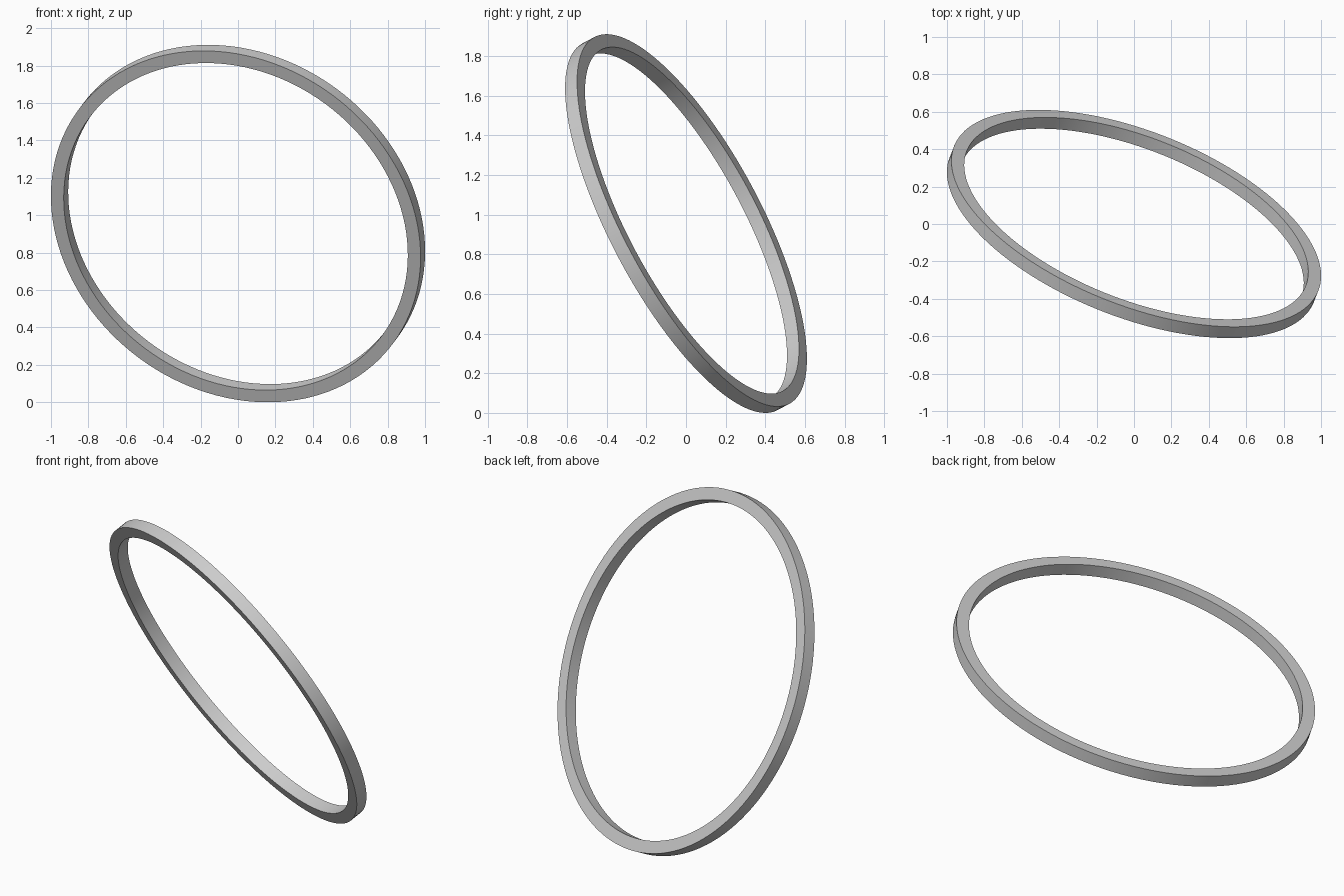
import bpy, bmesh, math
from mathutils import Vector

if "Cube" in bpy.data.objects:
    bpy.data.objects.remove(bpy.data.objects["Cube"])

MID_RADIUS = 1.0115
SIDE = 0.0725          # square cross-section
SEGMENTS = 128
AXIS = Vector((0.332, 0.833, 0.443)).normalized()

# square profile spun around the ring axis
bm = bmesh.new()
h = SIDE / 2
corners = [(-h, -h), (h, -h), (h, h), (-h, h)]
verts = [bm.verts.new((MID_RADIUS + r, 0, z)) for r, z in corners]
edges = [bm.edges.new((verts[i], verts[(i + 1) % 4])) for i in range(4)]
bmesh.ops.spin(bm, geom=verts + edges, cent=(0, 0, 0), axis=(0, 0, 1),
               angle=math.tau, steps=SEGMENTS, use_merge=True)
bmesh.ops.remove_doubles(bm, verts=bm.verts, dist=1e-4)
bmesh.ops.recalc_face_normals(bm, faces=bm.faces)

# tilted ring resting on the ground
bm.transform(Vector((0, 0, 1)).rotation_difference(AXIS).to_matrix().to_4x4())
low = min(v.co.z for v in bm.verts)
bmesh.ops.translate(bm, verts=bm.verts, vec=(0, 0, -low))
mesh = bpy.data.meshes.new("ring")
bm.to_mesh(mesh)
bm.free()
ring = bpy.data.objects.new("ring", mesh)
bpy.context.collection.objects.link(ring)

# smooth walls, crisp edges
bpy.context.view_layer.objects.active = ring
ring.select_set(True)
bpy.ops.object.shade_smooth_by_angle(angle=math.radians(30))
